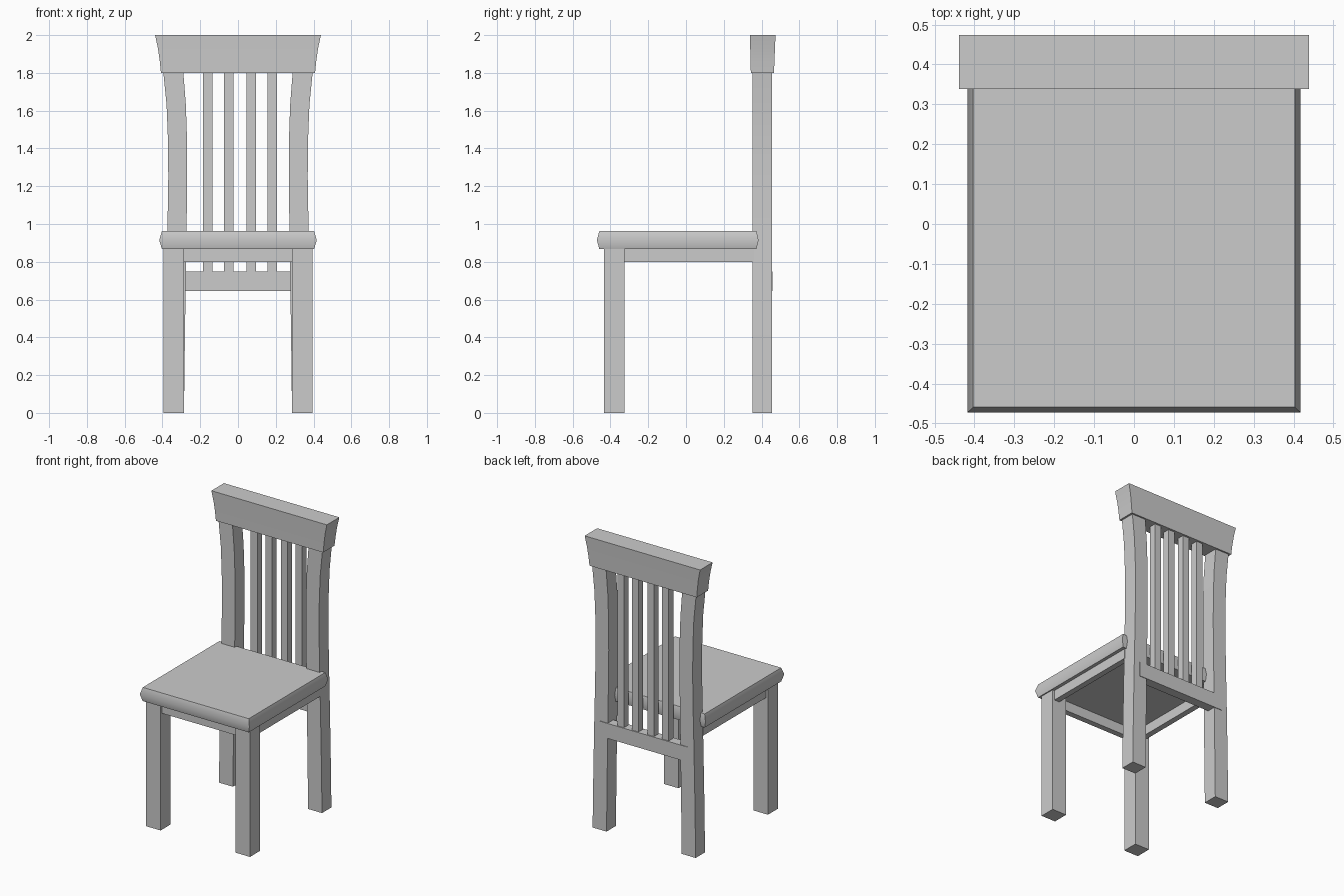
import bpy, math

if "Cube" in bpy.data.objects:
    bpy.data.objects.remove(bpy.data.objects["Cube"])


def loft(name, sections, mirror=False, smooth=None):
    """Stack rectangular sections (z, x0, x1, y0, y1) into a closed solid."""
    verts, faces = [], []
    for z, x0, x1, y0, y1 in sections:
        verts += [(x0, y0, z), (x1, y0, z), (x1, y1, z), (x0, y1, z)]
    faces.append((3, 2, 1, 0))
    for k in range(len(sections) - 1):
        a = 4 * k
        for i in range(4):
            j = (i + 1) % 4
            faces.append((a + i, a + j, a + 4 + j, a + 4 + i))
    t = len(verts) - 4
    faces.append((t, t + 1, t + 2, t + 3))
    mesh = bpy.data.meshes.new(name)
    mesh.from_pydata(verts, [], faces)
    obj = bpy.data.objects.new(name, mesh)
    bpy.context.collection.objects.link(obj)
    if mirror:
        obj.modifiers.new("mirror", "MIRROR").use_axis[0] = True
    if smooth:
        bpy.ops.object.select_all(action="DESELECT")
        bpy.context.view_layer.objects.active = obj
        obj.select_set(True)
        bpy.ops.object.shade_smooth_by_angle(angle=math.radians(smooth))
    return obj


def box(name, x0, x1, y0, y1, z0, z1, mirror=False):
    return loft(name, [(z0, x0, x1, y0, y1), (z1, x0, x1, y0, y1)], mirror)


# Seat cushion with a swollen edge
loft("seat", [
    (0.868, -0.403, 0.403, -0.459, 0.373),
    (0.915, -0.417, 0.417, -0.472, 0.384),
    (0.962, -0.403, 0.403, -0.459, 0.373),
], smooth=40)

# Straight front legs
box("front_legs", 0.285, 0.395, -0.434, -0.326, 0, 0.88, mirror=True)

# Back legs bow inwards and continue up as back posts
bow = [(0, 0.286, 0.392), (0.4, 0.281, 0.386), (0.75, 0.276, 0.379),
       (1.0, 0.272, 0.373), (1.25, 0.269, 0.369), (1.45, 0.27, 0.371),
       (1.63, 0.276, 0.378), (1.81, 0.29, 0.396)]
loft("back_legs", [(z, a, b, 0.353, 0.455) for z, a, b in bow],
     mirror=True, smooth=20)

# Aprons under the seat
box("front_apron", -0.29, 0.29, -0.42, -0.38, 0.8, 0.88)
box("side_aprons", 0.34, 0.38, -0.33, 0.36, 0.8, 0.88, mirror=True)

# Lower back rail and the upright slats
box("back_rail", -0.335, 0.335, 0.395, 0.459, 0.645, 0.748)
for i, x in enumerate((-0.16, -0.048, 0.07, 0.181)):
    box(f"back_slat_{i + 1}", x - 0.025, x + 0.025, 0.402, 0.452, 0.74, 1.81)

# Flared crest rail
crest = [(1.8, 0.408, 0.343, 0.466), (1.86, 0.414, 0.342, 0.468),
         (1.93, 0.424, 0.34, 0.471), (2.0, 0.439, 0.338, 0.474)]
loft("crest_rail", [(z, -w, w, y0, y1) for z, w, y0, y1 in crest], smooth=20)
